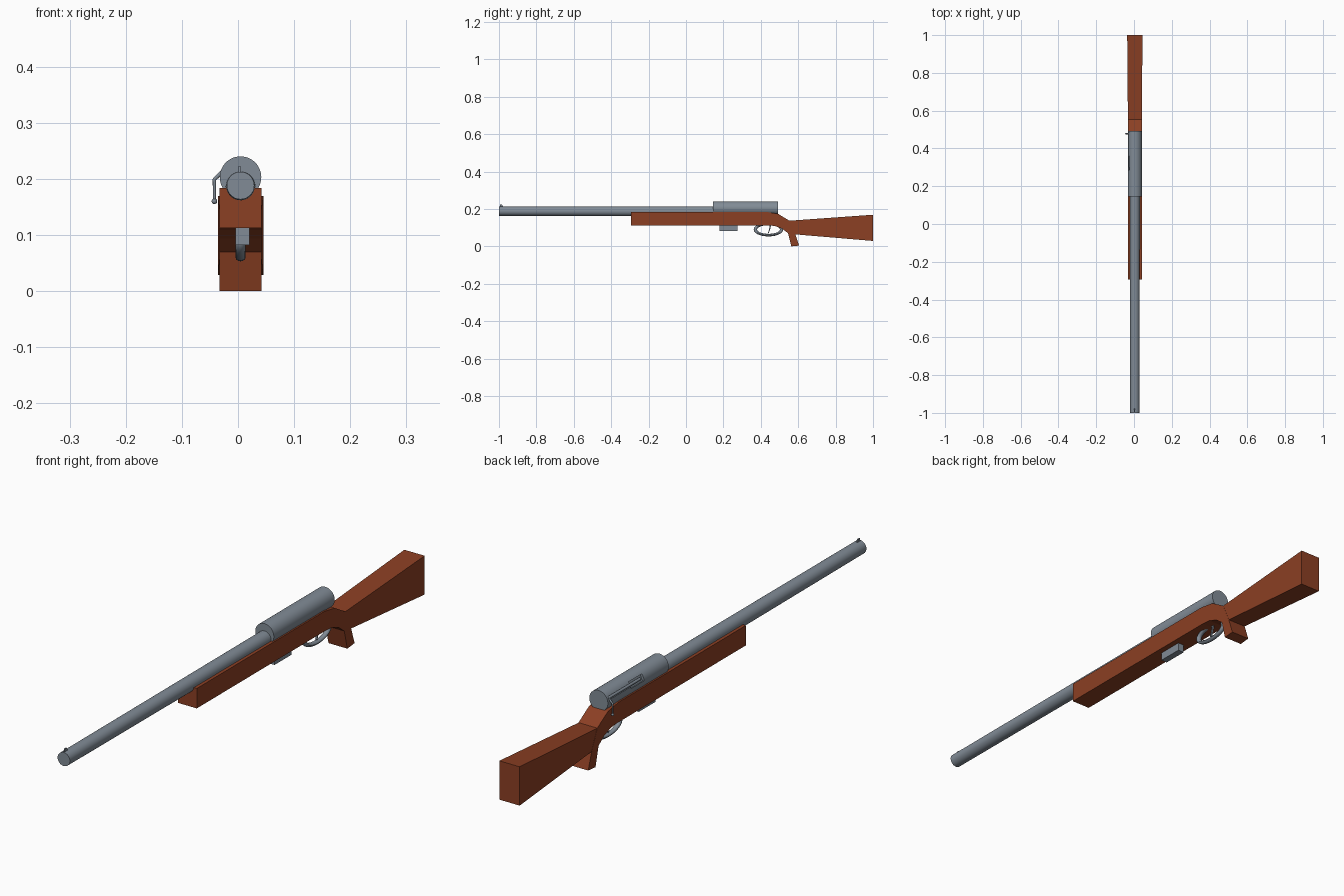
import bpy, bmesh, math
from mathutils import Matrix, Vector

if "Cube" in bpy.data.objects:
    bpy.data.objects.remove(bpy.data.objects["Cube"])

CX = 0.0045  # the body sits slightly off centre because of the bolt handle


def material(name, color):
    m = bpy.data.materials.new(name)
    m.diffuse_color = (*color, 1)
    m.use_nodes = True
    m.node_tree.nodes["Principled BSDF"].inputs["Base Color"].default_value = m.diffuse_color
    return m


WOOD = material("brown wood", (0.26, 0.05, 0.017))
STEEL = material("grey steel", (0.22, 0.26, 0.305))


def finish(name, bm, mat, smooth=False):
    bmesh.ops.recalc_face_normals(bm, faces=bm.faces[:])
    me = bpy.data.meshes.new(name)
    bm.to_mesh(me)
    bm.free()
    ob = bpy.data.objects.new(name, me)
    bpy.context.collection.objects.link(ob)
    me.materials.append(mat)
    if smooth:
        bpy.ops.object.select_all(action='DESELECT')
        ob.select_set(True)
        bpy.context.view_layer.objects.active = ob
        bpy.ops.object.shade_smooth_by_angle(angle=math.radians(35))
    return ob


def slab(name, profile, half_width, mat, x=CX):
    """Side profile of (y, z) points extruded across x; half_width is a function of y."""
    bm = bmesh.new()
    sides = [[bm.verts.new((x + s * half_width(y), y, z)) for y, z in profile] for s in (-1, 1)]
    for ring in sides:
        bm.faces.new(ring)
    n = len(profile)
    for i in range(n):
        j = (i + 1) % n
        bm.faces.new((sides[0][i], sides[0][j], sides[1][j], sides[1][i]))
    return finish(name, bm, mat)


def rod(name, a, b, r1, r2, mat, segments=32):
    """Cylinder or cone between two points."""
    a, b = Vector(a), Vector(b)
    bm = bmesh.new()
    turn = (b - a).to_track_quat('Z', 'Y').to_matrix().to_4x4()
    bmesh.ops.create_cone(bm, cap_ends=True, segments=segments, radius1=r1, radius2=r2,
                          depth=(b - a).length, matrix=Matrix.Translation((a + b) / 2) @ turn)
    return finish(name, bm, mat, True)


def box(name, centre, size, mat, turn=Matrix()):
    bm = bmesh.new()
    bmesh.ops.create_cube(bm, size=1, matrix=Matrix.Translation(centre) @ turn @ Matrix.Diagonal((*size, 1)))
    return finish(name, bm, mat)


# Fore stock with wrist and pistol grip
slab("stock", [(-0.295, 0.112), (-0.295, 0.184), (0.43, 0.184), (0.492, 0.174), (0.553, 0.137),
               (0.585, 0.064), (0.605, 0.004), (0.563, 0.0), (0.546, 0.07), (0.515, 0.094),
               (0.475, 0.109), (0.44, 0.112)], lambda y: 0.0375, WOOD)
# Butt, flaring to the rear
slab("butt", [(0.553, 0.137), (1.0, 0.169), (1.0, 0.029), (0.585, 0.064)],
     lambda y: 0.0368 + 0.0037 * (y - 0.553) / 0.447, WOOD)

# Barrel and receiver
rod("barrel", (CX, -1, 0.188), (CX, 0.2, 0.187), 0.0245, 0.0265, STEEL, 48)
receiver = rod("receiver", (CX, 0.145, 0.203), (CX, 0.492, 0.203), 0.037, 0.037, STEEL, 48)

# Bolt slot and ejection port cut into the upper left of the receiver
tilt = math.radians(157)
side = Vector((math.cos(tilt), 0, math.sin(tilt)))
turn = Matrix.Rotation(-tilt, 4, 'Y')
axis = Vector((CX, 0, 0.203))
for name, y0, y1, width in (("slot_cutter", 0.355, 0.484, 0.012), ("port_cutter", 0.285, 0.36, 0.024)):
    c = box(name, axis + side * 0.038 + Vector((0, (y0 + y1) / 2, 0)), (0.02, y1 - y0, width), STEEL, turn)
    c.hide_render = True
    c.hide_viewport = True
    c.display_type = 'WIRE'
    cut = receiver.modifiers.new(name, 'BOOLEAN')
    cut.operation = 'DIFFERENCE'
    cut.solver = 'EXACT'
    cut.object = c

# Bolt and its bent handle with knob
p = axis + side * 0.032
rod("bolt", p + Vector((0, 0.30, 0)), p + Vector((0, 0.482, 0)), 0.0048, 0.0048, STEEL, 16)
elbow = Vector((-0.042, 0.478, 0.199))
knob = Vector((-0.042, 0.478, 0.160))
rod("bolt_handle_arm", p + Vector((0, 0.478, 0)), elbow, 0.0035, 0.0032, STEEL, 16)
rod("bolt_handle_drop", elbow, knob, 0.0032, 0.0025, STEEL, 16)
for name, pos, r in (("bolt_handle_elbow", elbow, 0.0032), ("bolt_knob", knob, 0.005)):
    bm = bmesh.new()
    bmesh.ops.create_uvsphere(bm, u_segments=16, v_segments=10, radius=r, matrix=Matrix.Translation(pos))
    finish(name, bm, STEEL, True)

# Magazine under the stock
box("magazine", (0.008, 0.227, 0.102), (0.025, 0.096, 0.04), STEEL)

# Trigger guard: an oval ring of round section
bm = bmesh.new()
N, M = 40, 12
rings = []
for i in range(N):
    a = 2 * math.pi * i / N
    ring = []
    for j in range(M):
        b = 2 * math.pi * j / M
        ring.append(bm.verts.new((CX + 0.009 * math.sin(b),
                                  0.441 + (0.070 + 0.009 * math.cos(b)) * math.cos(a),
                                  0.090 + (0.030 + 0.007 * math.cos(b)) * math.sin(a))))
    rings.append(ring)
for i in range(N):
    for j in range(M):
        r, s, k = rings[i], rings[(i + 1) % N], (j + 1) % M
        bm.faces.new((r[j], s[j], s[k], r[k]))
finish("trigger_guard", bm, STEEL, True)

# Trigger
slab("trigger", [(0.448, 0.116), (0.456, 0.116), (0.449, 0.088), (0.441, 0.068), (0.437, 0.07), (0.444, 0.09)],
     lambda y: 0.003, STEEL)

# Front sight blade
slab("front_sight", [(-0.996, 0.208), (-0.994, 0.223), (-0.984, 0.223), (-0.975, 0.208)],
     lambda y: 0.0018, STEEL, 0.003)
